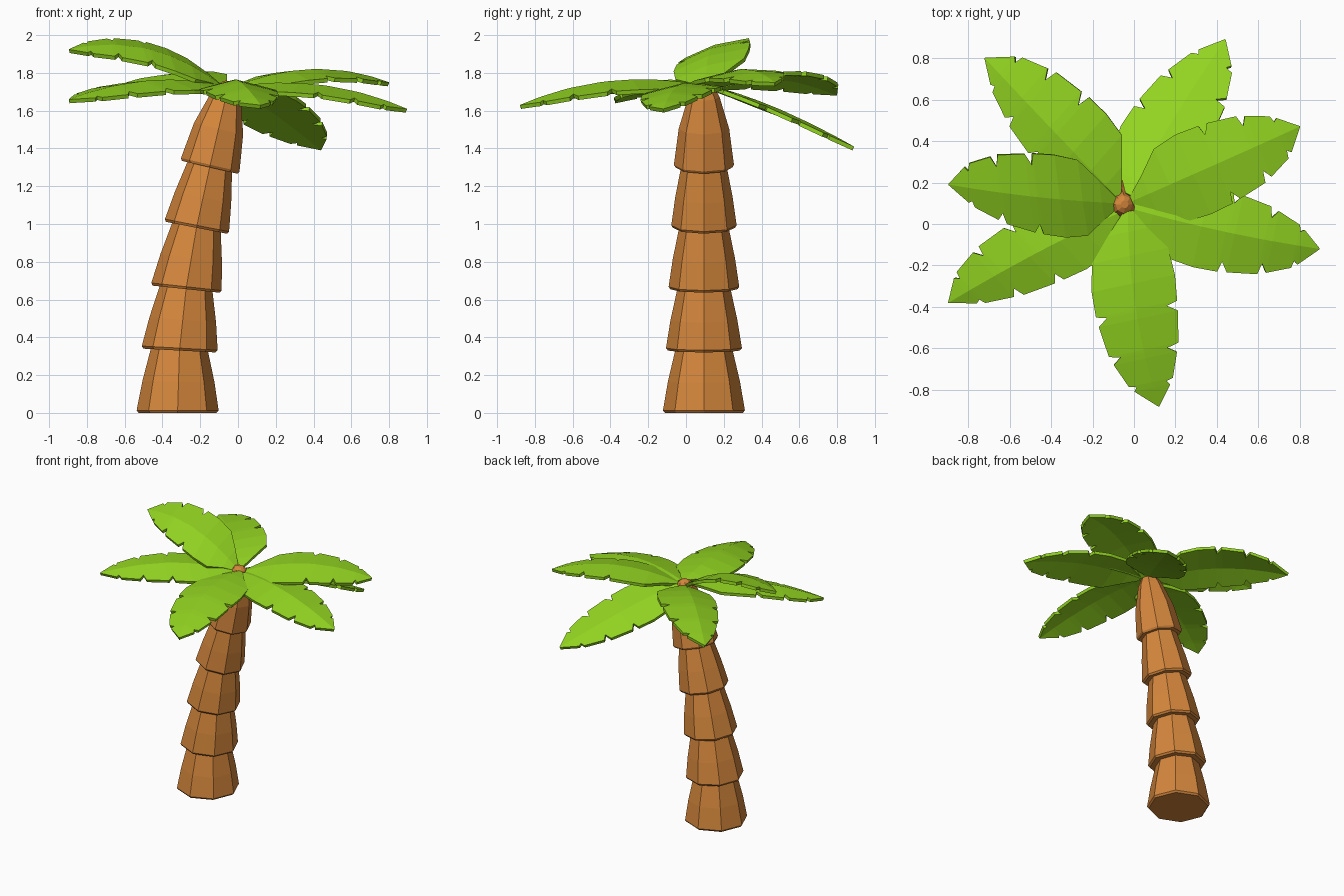
import bpy
import bmesh
import math
from mathutils import Vector, Matrix

if "Cube" in bpy.data.objects:
    bpy.data.objects.remove(bpy.data.objects["Cube"])


def material(name, color):
    m = bpy.data.materials.new(name)
    m.diffuse_color = (*color, 1)
    m.use_nodes = True
    m.node_tree.nodes["Principled BSDF"].inputs["Base Color"].default_value = m.diffuse_color
    return m


BARK = material("bark", (0.66, 0.24, 0.045))
GREEN = material("leaf_green", (0.29, 0.66, 0.015))


def add_object(name, bm, mat):
    bmesh.ops.recalc_face_normals(bm, faces=bm.faces)
    me = bpy.data.meshes.new(name)
    bm.to_mesh(me)
    bm.free()
    me.materials.append(mat)
    ob = bpy.data.objects.new(name, me)
    bpy.context.collection.objects.link(ob)
    return ob


def trunk_segment(name, lower, upper, profile):
    """Eight-sided flared segment; ends are (x, z, radius, tilt in degrees)."""
    bm = bmesh.new()
    rings = []
    for t, scale in profile:
        x = lower[0] + (upper[0] - lower[0]) * t
        z = lower[1] + (upper[1] - lower[1]) * t
        tilt = math.radians(lower[3] + (upper[3] - lower[3]) * t)
        rot = Matrix.Rotation(tilt, 3, 'Y')
        r = lower[2] * scale
        ring = []
        for k in range(8):
            a = math.tau * k / 8
            p = rot @ Vector((r * math.cos(a), r * math.sin(a), 0))
            ring.append(bm.verts.new(p + Vector((x, 0.095, z))))
        rings.append(ring)
    for a, b in zip(rings, rings[1:]):
        for k in range(8):
            bm.faces.new((a[k], a[(k + 1) % 8], b[(k + 1) % 8], b[k]))
    bm.faces.new(rings[0][::-1])
    bm.faces.new(rings[-1])
    add_object(name, bm, BARK)


# Leaning trunk of stacked flared segments
levels = [(-0.32, 0.0, 0.217, 0), (-0.31, 0.33, 0.201, 3), (-0.275, 0.655, 0.187, 6),
          (-0.22, 0.98, 0.173, 11), (-0.15, 1.30, 0.159, 13), (-0.045, 1.755, 0.03, 14)]
flare = [(0, 0.95), (0.04, 1.0), (0.5, 0.88), (1.06, 0.68)]
crown = [(0, 0.95), (0.03, 1.0), (0.45, 0.84), (0.82, 0.52), (0.97, 0.27), (1.0, 0.12)]
for i in range(5):
    trunk_segment(f"trunk_segment_{i + 1}", levels[i], levels[i + 1],
                  crown if i == 4 else flare)

# Notched leaf outline: position along the rib, right width, left width
OUTLINE = [(0.0, 0.12, 0.12), (0.1, 0.5, 0.45), (0.22, 0.93, 0.9), (0.36, 1.0, 1.0),
           (0.49, 0.98, 0.97), (0.505, 0.72, 0.72), (0.54, 0.95, 0.95),
           (0.70, 0.85, 0.82), (0.715, 0.58, 0.55), (0.745, 0.78, 0.74),
           (0.87, 0.56, 0.50), (0.88, 0.38, 0.34), (0.90, 0.46, 0.40), (1.0, 0.01, 0.01)]


def leaf(name, root, mid, tip, wl, wr, dzl, dzr, skew):
    """Folded leaf on a curved rib; left and right width, edge height and skew."""
    root, mid, tip = Vector(root), Vector(mid), Vector(tip)

    def rib(t):
        return (root * (2 * (t - 0.5) * (t - 1)) + mid * (4 * t * (1 - t))
                + tip * (2 * t * (t - 0.5)))

    bm = bmesh.new()
    rows = []
    along = (tip - root).normalized()
    side = Vector((-along.y, along.x, 0)).normalized()
    for t, fr, fl in OUTLINE:
        p = rib(t)
        left = p + side * wl * fl + Vector((0, 0, dzl * fl)) - along * skew * fl
        right = p - side * wr * fr + Vector((0, 0, dzr * fr)) + along * skew * fr
        rows.append([bm.verts.new(q) for q in (left, p, right)])
    for a, b in zip(rows, rows[1:]):
        bm.faces.new((a[0], a[1], b[1], b[0]))
        bm.faces.new((a[1], a[2], b[2], b[1]))
    bm.normal_update()
    if sum(f.normal.z for f in bm.faces) < 0:
        bmesh.ops.reverse_faces(bm, faces=bm.faces)
    me = bpy.data.meshes.new(name)
    bm.to_mesh(me)
    bm.free()
    me.materials.append(GREEN)
    ob = bpy.data.objects.new(name, me)
    bpy.context.collection.objects.link(ob)
    # Thin body below the upper surface
    mod = ob.modifiers.new("thickness", 'SOLIDIFY')
    mod.thickness = 0.022
    mod.offset = -1


# Crown of seven leaves
leaf("leaf_back_left", (-0.08, 0.13, 1.73), (-0.38, 0.44, 1.79), (-0.72, 0.80, 1.70),
     0.17, 0.24, -0.06, 0.02, 0.02)
leaf("leaf_left_high", (-0.08, 0.10, 1.73), (-0.47, 0.13, 1.925), (-0.895, 0.19, 1.925),
     0.18, 0.21, -0.07, 0.03, 0.05)
leaf("leaf_front_left", (-0.08, 0.05, 1.73), (-0.47, -0.14, 1.76), (-0.895, -0.38, 1.66),
     0.18, 0.19, -0.06, -0.01, 0.05)
leaf("leaf_front", (-0.03, 0.06, 1.74), (0.01, -0.42, 1.755), (0.12, -0.88, 1.63),
     0.21, 0.20, -0.055, -0.05, 0.01)
leaf("leaf_right", (0.0, 0.07, 1.73), (0.45, -0.04, 1.735), (0.895, -0.12, 1.61),
     0.20, 0.20, -0.02, -0.05, 0.0)
leaf("leaf_right_high", (-0.01, 0.11, 1.73), (0.40, 0.29, 1.82), (0.80, 0.47, 1.75),
     0.21, 0.21, -0.01, -0.05, 0.0)
leaf("leaf_back", (-0.02, 0.14, 1.73), (0.18, 0.49, 1.61), (0.44, 0.89, 1.41),
     0.20, 0.21, -0.06, 0.03, 0.02)
